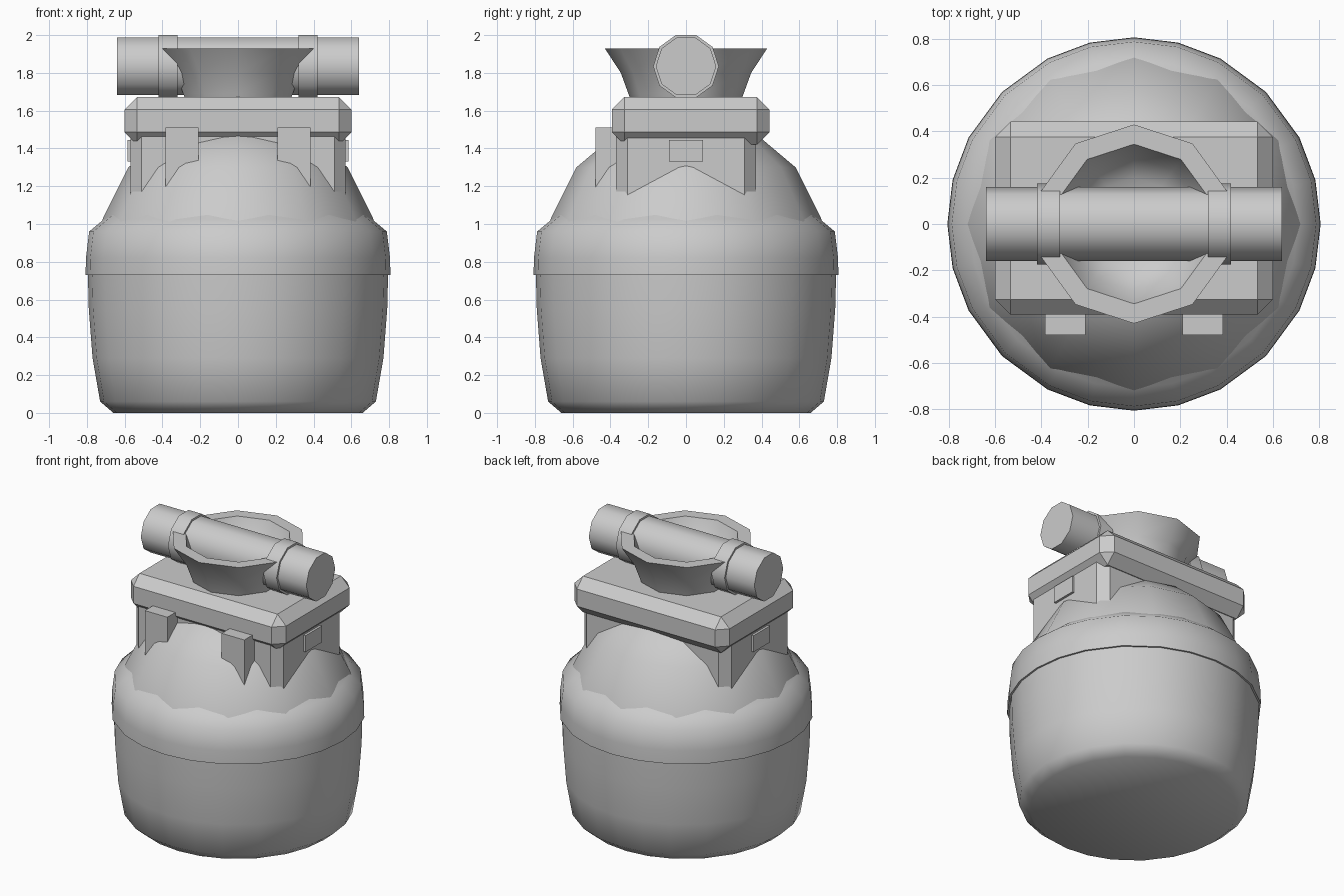
import bpy, bmesh
from math import sin, cos, radians
from mathutils import Matrix

cube = bpy.data.objects.get("Cube")
if cube:
    bpy.data.objects.remove(cube, do_unlink=True)

grey = bpy.data.materials.new("plain_grey")
grey.use_nodes = True
colour = (0.6, 0.6, 0.6, 1)
grey.diffuse_color = colour
grey.node_tree.nodes["Principled BSDF"].inputs["Base Color"].default_value = colour


def finish(name, bm, smooth=None):
    """Turn a bmesh into a named grey object."""
    bmesh.ops.recalc_face_normals(bm, faces=bm.faces)
    mesh = bpy.data.meshes.new(name)
    bm.to_mesh(mesh)
    bm.free()
    mesh.materials.append(grey)
    obj = bpy.data.objects.new(name, mesh)
    bpy.context.collection.objects.link(obj)
    if smooth:
        bpy.ops.object.select_all(action="DESELECT")
        obj.select_set(True)
        bpy.context.view_layer.objects.active = obj
        bpy.ops.object.shade_smooth_by_angle(angle=radians(smooth))
    return obj


def lathe(name, profile, angles, smooth, matrix=Matrix()):
    """Sweep an (r, z) profile round z and cap its open ends."""
    bm = bmesh.new()
    rings = [[bm.verts.new((r * cos(a), r * sin(a), z)) for a in map(radians, angles)]
             for r, z in profile]
    n = len(angles)
    for low, high in zip(rings, rings[1:]):
        for i in range(n):
            j = (i + 1) % n
            bm.faces.new((low[i], low[j], high[j], high[i]))
    bm.faces.new(rings[0])
    bm.faces.new(rings[-1])
    bm.transform(matrix)
    return finish(name, bm, smooth)


def box(name, low, high, bevel=0, upright_only=False):
    """Axis-aligned box with optional one-step bevel."""
    bm = bmesh.new()
    bmesh.ops.create_cube(bm, size=1)
    for v in bm.verts:
        v.co = [a + (b - a) * (c + 0.5) for a, b, c in zip(low, high, v.co)]
    if bevel:
        edges = [e for e in bm.edges if not upright_only
                 or abs(e.verts[0].co.z - e.verts[1].co.z) > 0.01]
        bmesh.ops.bevel(bm, geom=edges, offset=bevel, segments=1,
                        profile=0.5, affect="EDGES")
    return finish(name, bm)


def even(n, start=0):
    return [start + i * 360 / n for i in range(n)]


round_body = [q + a for q in range(0, 360, 90) for a in (0, 13.7, 27.6, 45, 62.4, 76.3)]

# Pot, shoulder band and dome
lathe("pot_body", [(0.66, 0), (0.73, 0.06), (0.77, 0.29), (0.79, 0.55), (0.795, 0.75)],
      round_body, 60)
lathe("shoulder_band", [(0.78, 0.73), (0.807, 0.73), (0.805, 0.82), (0.788, 0.96),
                        (0.71, 1.025), (0.62, 1.10), (0.58, 1.06)], round_body, 60)
lathe("dome", [(0.74, 0.96), (0.715, 1.03), (0.58, 1.30), (0.39, 1.46), (0.1, 1.54)],
      even(12), 60)

# Square collar with cut corners, and its lid
box("collar", (-0.57, -0.37, 1.05), (0.57, 0.37, 1.55), 0.06, True)
box("lid", (-0.6, -0.392, 1.42), (0.6, 0.442, 1.672), 0.066)

# Funnel with a hollow bowl
lathe("funnel", [(0.29, 1.65), (0.305, 1.69), (0.345, 1.80), (0.43, 1.93), (0.345, 1.93),
                 (0.29, 1.80), (0.2, 1.72), (0.05, 1.70)], even(10, 18), 40)

# Cross bar along x
along_x = Matrix.Translation((0, 0, 1.835)) @ Matrix.Rotation(radians(90), 4, "Y")
bar_sides = even(10, 18)
lathe("cross_bar", [(0.16, -0.64), (0.16, 0.64)], bar_sides, 40,
      along_x @ Matrix.Rotation(radians(-18), 4, "Z") @ Matrix.Rotation(radians(90), 4, "Z"))

# Paired clamps, side plates and front brackets
for side, s in (("left", 1), ("right", -1)):
    lathe(side + "_clamp", [(0.174, s * 0.32), (0.174, s * 0.42)], bar_sides, 40,
          along_x @ Matrix.Rotation(radians(72), 4, "Z"))
    box(side + "_plate", (min(s * 0.55, s * 0.586), -0.09, 1.33),
        (max(s * 0.55, s * 0.586), 0.09, 1.445))
    box(side + "_bracket", (min(s * 0.21, s * 0.385), -0.48, 1.12),
        (max(s * 0.21, s * 0.385), -0.36, 1.51))
